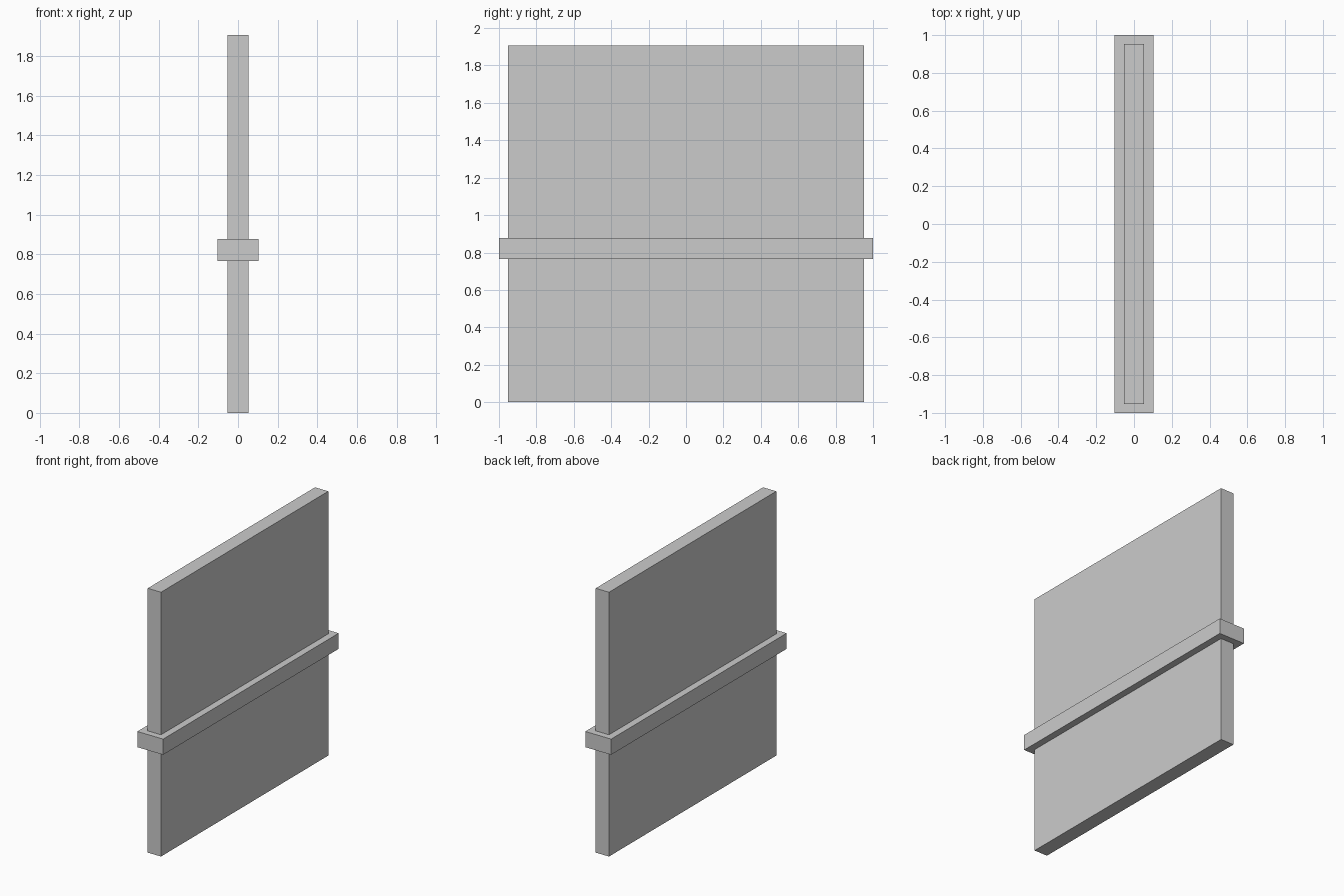
import bpy

if "Cube" in bpy.data.objects:
    bpy.data.objects.remove(bpy.data.objects["Cube"])


def box(name, size_x, size_y, z_min, z_max):
    """Box centred on x and y, spanning z_min to z_max."""
    bpy.ops.mesh.primitive_cube_add(size=1, location=(0, 0, (z_min + z_max) / 2))
    obj = bpy.context.object
    obj.name = name
    obj.scale = (size_x, size_y, z_max - z_min)
    bpy.ops.object.transform_apply(location=False, rotation=False, scale=True)
    return obj


# Thin upright wall slab
box("wall_panel", 0.106, 1.906, 0.0, 1.906)

# Rail band wrapping the wall, proud on all four sides
box("rail_band", 0.206, 2.0, 0.765, 0.878)
